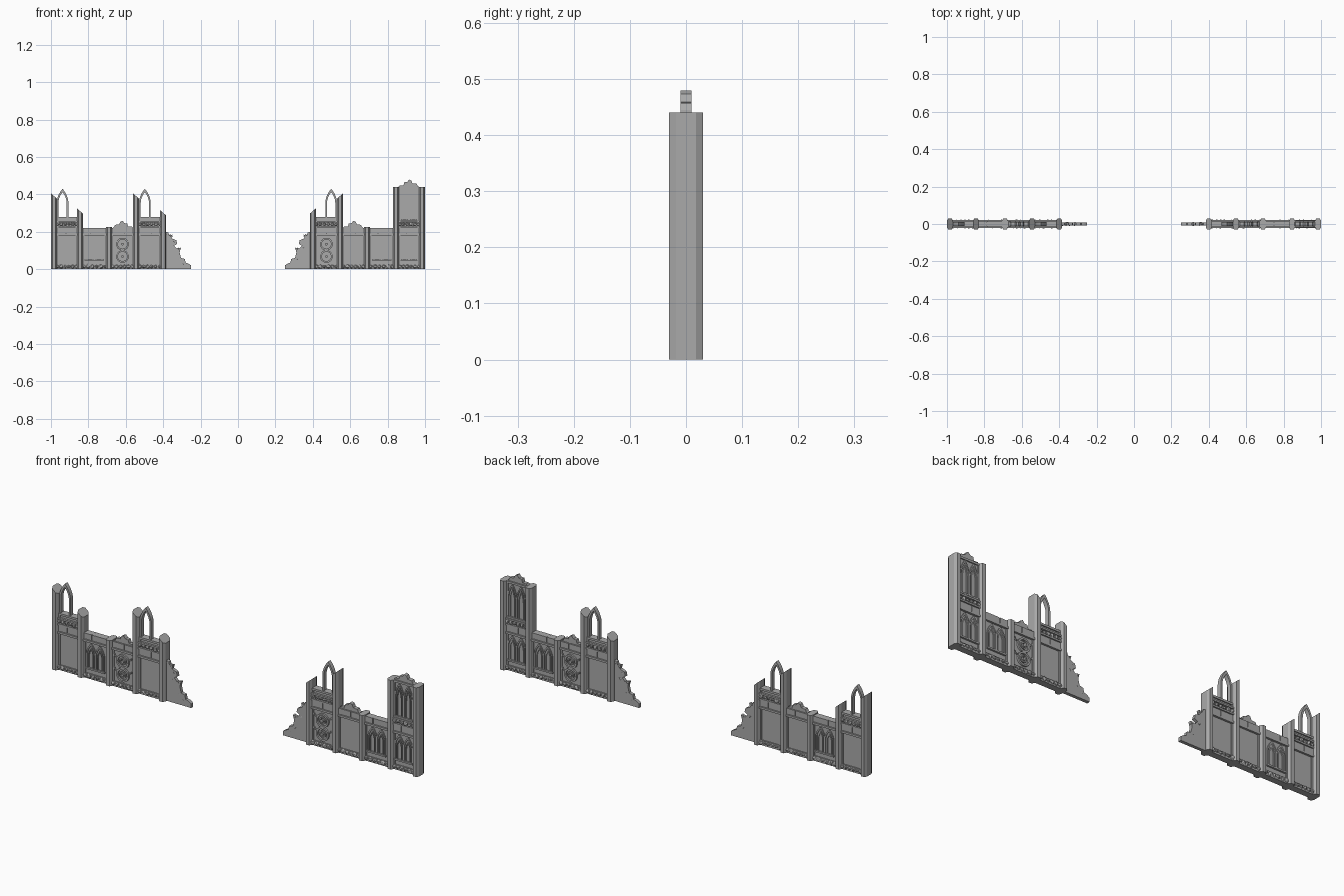
import bpy, bmesh, math, random
from mathutils import Matrix, Vector

random.seed(4)
if "Cube" in bpy.data.objects:
    bpy.data.objects.remove(bpy.data.objects["Cube"])

stone = bpy.data.materials.new("grey stone")
stone.use_nodes = True
GREY = (0.4, 0.4, 0.4, 1)
stone.diffuse_color = GREY
stone.node_tree.nodes["Principled BSDF"].inputs["Base Color"].default_value = GREY


def finish(name, bm, side):
    """Flip the part to its side of the gap and link it."""
    for v in bm.verts:
        v.co.x *= side
    bmesh.ops.recalc_face_normals(bm, faces=bm.faces)
    mesh = bpy.data.meshes.new(name)
    bm.to_mesh(mesh)
    bm.free()
    mesh.materials.append(stone)
    ob = bpy.data.objects.new(name, mesh)
    bpy.context.collection.objects.link(ob)


def prism(bm, outline, y0, y1):
    """Extrude an outline drawn in the wall plane through the thickness."""
    a = [bm.verts.new((u, y0, z)) for u, z in outline]
    b = [bm.verts.new((u, y1, z)) for u, z in outline]
    bm.faces.new(a)
    bm.faces.new(b)
    for i in range(len(a)):
        j = (i + 1) % len(a)
        bm.faces.new((a[i], a[j], b[j], b[i]))


def block(bm, u0, u1, z0, z1, depth):
    prism(bm, [(u0, z0), (u1, z0), (u1, z1), (u0, z1)], -depth, depth)


def lancet(u, z0, width, spring, apex, steps=6):
    left = [(u - width / 2, z0)]
    for i in range(steps + 1):
        t = i / steps
        left.append((u - width / 2 * (1 - t * t), spring + (apex - spring) * t))
    return left + [(2 * u - a, z) for a, z in reversed(left[:-1])]


def arch(bm, u, z0, width, spring, apex, bar, y0, y1):
    """Pointed arch moulding, open at the foot."""
    outer = lancet(u, z0, width, spring, apex)
    inner = lancet(u, z0, width - 2 * bar, spring, apex - 2 * bar)
    prism(bm, outer + inner[::-1], y0, y1)


def arc(bm, u, z, r0, r1, start, end, y0, y1, steps=12):
    angles = [math.radians(start + (end - start) * i / steps) for i in range(steps + 1)]
    ring = [[(u + r * math.cos(a), z + r * math.sin(a)) for a in angles] for r in (r0, r1)]
    prism(bm, ring[0] + ring[1][::-1], y0, y1)


def lump(bm, u, y, z, size):
    """Rough faceted stone."""
    rock = bmesh.ops.create_icosphere(bm, subdivisions=1, radius=1)["verts"]
    for v in rock:
        v.co *= random.uniform(0.8, 1.1)
        v.co = Vector((u + v.co.x * size[0], y + v.co.y * size[1],
                       max(0, z + v.co.z * size[2])))


def column(side, u, top, drop):
    """Eight-sided pier with a broken, sloping top."""
    plan = [(-.016, -.018), (-.009, -.03), (.009, -.03), (.016, -.018)]
    plan += [(-x, -y) for x, y in plan]
    bm = bmesh.new()
    low = [bm.verts.new((u + x, y, 0)) for x, y in plan]
    high = [bm.verts.new((u + x, y, top - drop * (.016 - x) / .032)) for x, y in plan]
    bm.faces.new(low)
    bm.faces.new(high)
    for i in range(8):
        j = (i + 1) % 8
        bm.faces.new((low[i], low[j], high[j], high[i]))
    finish("column", bm, side)


def bay(side, u0, u1, top):
    """Recessed wall panel with rails, mouldings and coping stones."""
    bm = bmesh.new()
    block(bm, u0, u1, 0, top, .011)
    block(bm, u0, u1, 0, .025, .016)
    block(bm, u0, u1, .18, .19, .021)
    mid = (u0 + u1) / 2 + random.uniform(-.02, .02)
    block(bm, u0, mid - .0015, .192, .22, .017)
    block(bm, mid + .0015, u1, .192, .22, .017)
    for edge in (u0 + .019, u1 - .019):
        block(bm, edge - .004, edge + .004, 0, top - .002, .015)
    if top > .25:
        block(bm, u0, u1, .222, .23, .021)
        block(bm, u0, u1, .25, .258, .021)
    if top < .3 and top > .25:
        block(bm, u0, u1, .27, .28, .017)
    if top > .4:
        block(bm, u0, u1, .43, .44, .017)
    finish("wall_panel", bm, side)

    # Row of carved stones along the foot and the upper ledge
    bm = bmesh.new()
    rows = [.014] + ([.24] if top > .25 else [])
    for z in rows:
        for i in range(6):
            u = u0 + (u1 - u0) * (i + .9) / 6.8
            for y in (-.016, .016):
                lump(bm, u, y, z, (random.uniform(.009, .014), .008,
                                   random.uniform(.007, .014)))
    finish("carved_stones", bm, side)


def windows(side, u, face, z0, z1):
    """Pair of blind pointed windows with a sill."""
    bm = bmesh.new()
    y0, y1 = sorted((face * .009, face * .017))
    for du in (-.024, .024):
        arch(bm, u + du, z0, .05, z0 + (z1 - z0) * .55, z1, .006, y0, y1)
        arch(bm, u + du, z0, .026, z0 + (z1 - z0) * .5, z1 - .025, .003, y0, y1 - .002)
    prism(bm, [(u - .052, z0 - .008), (u + .052, z0 - .008), (u + .052, z0), (u - .052, z0)],
          *sorted((face * .009, face * .02)))
    finish("blind_windows", bm, side)


def wheels(side, u, face):
    """Two stacked round bosses with curled horns."""
    bm = bmesh.new()
    for z in (.134, .068):
        for r0, r1, d in ((.025, .034, .02), (.011, .017, .018), (.0001, .007, .021)):
            for start in (0, 180):
                arc(bm, u, z, r0, r1, start, start + 180, *sorted((face * .009, face * d)))
        for m in (-1, 1):
            arc(bm, u + m * .036, z + .024, .008, .013, 90 - m * 80, 90 - m * 230,
                *sorted((face * .009, face * .017)), steps=6)
    finish("round_bosses", bm, side)


def crown(side, u, z):
    """Broken jagged coping."""
    jag = [(-.06, 0), (-.05, .012), (-.03, .012), (-.025, .027), (-.01, .028), (0, .04),
           (.012, .035), (.018, .022), (.04, .02), (.046, .009), (.06, 0)]
    bm = bmesh.new()
    prism(bm, [(u + a, z - .005 + b * 1.1) for a, b in jag], -.01, .01)
    finish("broken_coping", bm, side)


def ruined_end(side):
    """Thin crumbling wall that steps down toward the gap."""
    edge = [(.4, .205), (.385, .2), (.372, .195), (.368, .18), (.35, .185), (.355, .165),
            (.33, .155), (.325, .135), (.342, .125), (.328, .11), (.305, .115), (.312, .09),
            (.305, .06), (.285, .055), (.28, .035), (.265, .03), (.25, .02), (.25, 0), (.4, 0)]
    bm = bmesh.new()
    prism(bm, edge, -.008, .008)
    finish("ruined_wall_end", bm, side)
    bm = bmesh.new()
    for u, z in edge[2:16:2]:
        lump(bm, u + .012, 0, z - .008, (.013, .011, .009))
    finish("loose_stones", bm, side)


PIERS = [.4, .545, .69, .845, .984]
SECTIONS = {
    -1: dict(tops=[.315, .405, .225, .325, .405], tall=False,
             front="plain wheels lancet plain", back="plain plain lancet plain"),
    1: dict(tops=[.325, .405, .225, .44, .44], tall=True,
            front="wheels plain lancet lancet", back="plain wheels lancet lancet"),
}

for side, plan in SECTIONS.items():
    for u, top in zip(PIERS, plan["tops"]):
        column(side, u, top, 0 if top in (.225, .44) else .028)

    walls = [.275, .22, .22, .44 if plan["tall"] else .275]
    for u0, u1, top in zip(PIERS, PIERS[1:], walls):
        bay(side, u0, u1, top)

    # Carving on both faces
    for face, key in ((-1, "front"), (1, "back")):
        for i, kind in enumerate(plan[key].split()):
            u = (PIERS[i] + PIERS[i + 1]) / 2
            if kind == "wheels":
                wheels(side, u, face)
            elif kind == "lancet":
                windows(side, u, face, .055, .176)
        if plan["tall"]:
            windows(side, .9145, face, .268, .43)

    # Open window arches left standing above the wall
    for u in [.498] + ([] if plan["tall"] else [.938]):
        bm = bmesh.new()
        arch(bm, u, .27, .062, .355, .43, .009, -.01, .01)
        finish("open_window_arch", bm, side)

    crown(side, .6175, .22)
    if plan["tall"]:
        crown(side, .9145, .44)
    ruined_end(side)
